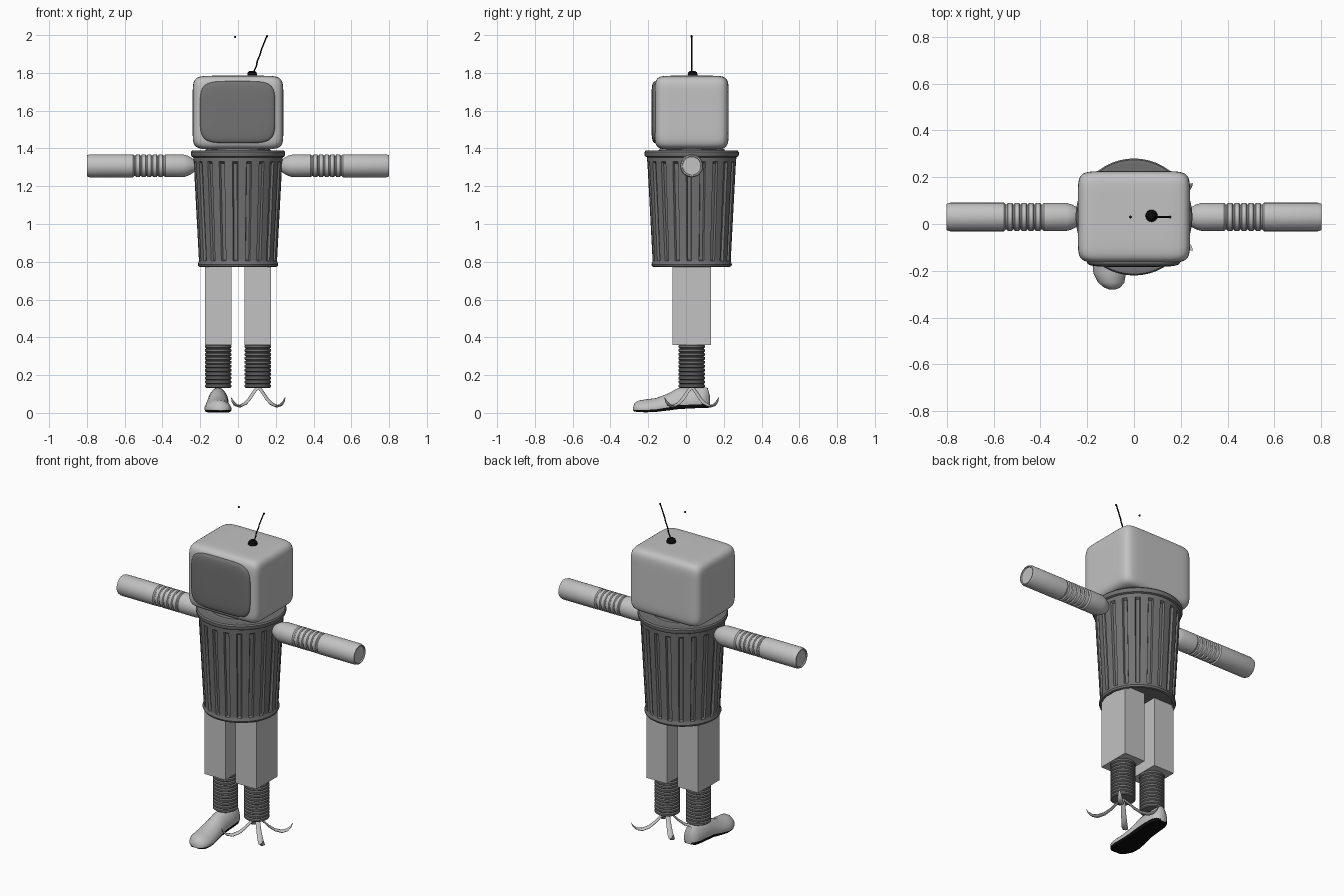
import bpy, bmesh
from math import sin, cos, pi, hypot
from mathutils import Vector

cube = bpy.data.objects.get("Cube")
if cube:
    bpy.data.objects.remove(cube, do_unlink=True)


def material(name, v):
    m = bpy.data.materials.new(name)
    m.use_nodes = True
    m.diffuse_color = (v, v, v, 1)
    m.node_tree.nodes["Principled BSDF"].inputs["Base Color"].default_value = (v, v, v, 1)
    return m


LIGHT = material("light grey", 0.54)
DARK = material("dark grey", 0.17)
BLACK = material("black", 0.004)
MID = 0.03   # depth of the body axis


def finish(name, bm, mats, angle=35):
    bmesh.ops.recalc_face_normals(bm, faces=bm.faces)
    me = bpy.data.meshes.new(name)
    bm.to_mesh(me)
    bm.free()
    for m in mats:
        me.materials.append(m)
    ob = bpy.data.objects.new(name, me)
    bpy.context.collection.objects.link(ob)
    if angle:
        bpy.ops.object.select_all(action='DESELECT')
        ob.select_set(True)
        bpy.context.view_layer.objects.active = ob
        bpy.ops.object.shade_smooth_by_angle(angle=angle * pi / 180)
    return ob


def loft(name, rings, mats, angle=35, second=()):
    """Skin closed rings of points; columns in `second` take the second material."""
    bm = bmesh.new()
    rows = [[bm.verts.new(p) for p in ring] for ring in rings]
    n = len(rows[0])
    for a, b in zip(rows, rows[1:]):
        for i in range(n):
            j = (i + 1) % n
            f = bm.faces.new((a[i], a[j], b[j], b[i]))
            f.material_index = int(i in second)
    bm.faces.new(rows[0])
    bm.faces.new(rows[-1])
    return finish(name, bm, mats, angle)


def lathe(name, profile, mat, centre, axis='Z', n=32, angle=35):
    """Turn (radius, distance) pairs round the z axis or the x axis."""
    c = Vector(centre)
    rings = []
    for r, d in profile:
        pts = [(r * cos(2 * pi * i / n), r * sin(2 * pi * i / n)) for i in range(n)]
        rings.append([c + Vector((u, v, d) if axis == 'Z' else (d, u, v)) for u, v in pts])
    return loft(name, rings, [mat], angle)


def soft_box(name, centre, half, power, mat):
    """Bulging rounded box."""
    bm = bmesh.new()
    bmesh.ops.create_cube(bm, size=2)
    bmesh.ops.subdivide_edges(bm, edges=bm.edges[:], cuts=27, use_grid_fill=True)
    for v in bm.verts:
        k = sum(abs(c) ** power for c in v.co) ** (-1 / power)
        v.co = Vector(centre) + Vector([c * k * h for c, h in zip(v.co, half)])
    return finish(name, bm, [mat], 50)


# Head and screen
soft_box("head", (0, MID, 1.59), (0.24, 0.196, 0.195), 9, LIGHT)
soft_box("screen", (-0.002, -0.15, 1.592), (0.199, 0.033, 0.164), 5, DARK)

# Antenna, with its base and the small loose tip
lathe("antenna_base", [(0.024, 1.775), (0.026, 1.79), (0.023, 1.803), (0.013, 1.811)],
      BLACK, (0.075, MID + 0.005, 0), n=16)
path = [(0.08, 1.8), (0.098, 1.838), (0.102, 1.862), (0.118, 1.9), (0.122, 1.918), (0.154, 1.998)]
loft("antenna", [[(x + 0.004 * cos(i * pi / 3), MID + 0.004 * sin(i * pi / 3), z)
                  for i in range(6)] for x, z in path], [BLACK])
for name, x, z in (("antenna_tip", 0.154, 1.994), ("loose_antenna_tip", -0.015, 1.99)):
    bm = bmesh.new()
    bmesh.ops.create_icosphere(bm, subdivisions=2, radius=0.006)
    bmesh.ops.translate(bm, vec=(x, MID, z), verts=bm.verts)
    finish(name, bm, [BLACK])

# Fluted can body
RIBS = 20


def can_ring(z, r, depth):
    ring = []
    for k in range(RIBS):
        for step, low in ((0.0, 0), (0.3, 0), (0.6, 0), (0.66, 1), (0.8, 1), (0.94, 1)):
            a = 2 * pi * (k + step) / RIBS
            q = r - depth * low
            ring.append((q * cos(a), MID + q * sin(a), z))
    return ring


can = [(0.79, 0.19, 0), (0.772, 0.198, 0), (0.775, 0.209, 0), (0.785, 0.213, 0), (0.798, 0.209, 0),
       (0.803, 0.207, 0), (0.81, 0.207, 0.013), (1.32, 0.234, 0.013), (1.33, 0.235, 0), (1.36, 0.237, 0)]
loft("can_body", [can_ring(*c) for c in can], [DARK])
lathe("can_lid", [(0.235, 1.352), (0.246, 1.358), (0.25, 1.368), (0.25, 1.38), (0.244, 1.388),
                  (0.225, 1.39), (0.205, 1.385), (0.175, 1.39), (0.165, 1.403), (0.05, 1.408)],
      DARK, (0, MID, 0), n=48)

# Arms: shoulder, ribbed elbow, forearm with a sunken end
arm = [(0.028, 0.225), (0.042, 0.245), (0.054, 0.267), (0.06, 0.29), (0.06, 0.385), (0.054, 0.392)]
for i in range(5):
    x = 0.397 + i * 0.03
    arm += [(0.054, x), (0.06, x + 0.004), (0.06, x + 0.022), (0.054, x + 0.026)]
arm += [(0.054, 0.549), (0.061, 0.555), (0.061, 0.785), (0.056, 0.8), (0.05, 0.8), (0.048, 0.794)]
for side, s in (("left", 1), ("right", -1)):
    lathe(side + "_arm", [(r, s * x) for r, x in arm], LIGHT, (0, MID, 1.308), 'X')

# Square thighs and ringed shins
for side, s in (("left", 1), ("right", -1)):
    bm = bmesh.new()
    bmesh.ops.create_cube(bm, size=1)
    bmesh.ops.scale(bm, vec=(0.14, 0.205, 0.435), verts=bm.verts)
    bmesh.ops.translate(bm, vec=(s * 0.105, MID, 0.5775), verts=bm.verts)
    finish(side + "_thigh", bm, [LIGHT], 0)
    coils = 11
    pitch = 0.23 / coils
    shin = []
    for i in range(coils):
        z = 0.132 + i * pitch
        shin += [(0.063, z), (0.07, z + 0.25 * pitch), (0.07, z + 0.75 * pitch)]
    lathe(side + "_shin", shin + [(0.063, 0.362)], DARK, (s * 0.105, MID, 0))

# Shoe on the right foot: depth, centre x, base width, top width, base, top
shoe = [(-0.28, -0.092, 0.014, 0.008, 0.012, 0.03), (-0.272, -0.093, 0.038, 0.026, 0.007, 0.052),
        (-0.25, -0.097, 0.062, 0.046, 0.004, 0.066), (-0.21, -0.104, 0.077, 0.055, 0.003, 0.072),
        (-0.16, -0.108, 0.078, 0.055, 0.005, 0.078), (-0.1, -0.109, 0.07, 0.048, 0.012, 0.1),
        (-0.04, -0.107, 0.062, 0.043, 0.02, 0.132), (0.03, -0.105, 0.06, 0.046, 0.024, 0.134),
        (0.09, -0.105, 0.055, 0.042, 0.026, 0.136), (0.115, -0.105, 0.042, 0.03, 0.026, 0.132),
        (0.127, -0.105, 0.02, 0.014, 0.03, 0.09)]
N = 20
rings = []
for y, cx, wide, top_wide, low, high in shoe:
    ring = []
    for i in range(N):
        a = 2 * pi * i / N
        t = (max(sin(a), -0.6) + 0.6) / 1.6
        ring.append((cx + cos(a) * (wide + (top_wide - wide) * t), y, low + (high - low) * t))
    rings.append(ring)
sole = [i for i in range(N) if sin(2 * pi * (i + 0.5) / N) < -0.4]
loft("right_shoe", rings, [LIGHT, BLACK], 50, sole)

# Four curled claws on the left foot: reach, height, half width
claw = [(0.0, 0.14, 0.014), (0.03, 0.112, 0.013), (0.065, 0.075, 0.014), (0.1, 0.048, 0.016),
        (0.14, 0.035, 0.017), (0.17, 0.042, 0.014), (0.19, 0.06, 0.009), (0.202, 0.082, 0.002)]
for k, name in enumerate(("back_left", "back_right", "front_right", "front_left")):
    a = pi / 4 + k * pi / 2
    out, across = Vector((cos(a), sin(a), 0)), Vector((-sin(a), cos(a), 0))
    rings = []
    for i, (r, z, w) in enumerate(claw):
        p, q = claw[max(i - 1, 0)], claw[min(i + 1, len(claw) - 1)]
        dr, dz = q[0] - p[0], q[1] - p[1]
        up = (out * -dz + Vector((0, 0, dr))) / hypot(dr, dz)
        mid = Vector((0.107, MID, z)) + out * r
        rings.append([mid + across * w * cos(j * pi / 4) + up * w * 0.4 * sin(j * pi / 4)
                      for j in range(8)])
    loft(name + "_claw", rings, [LIGHT], 50)
